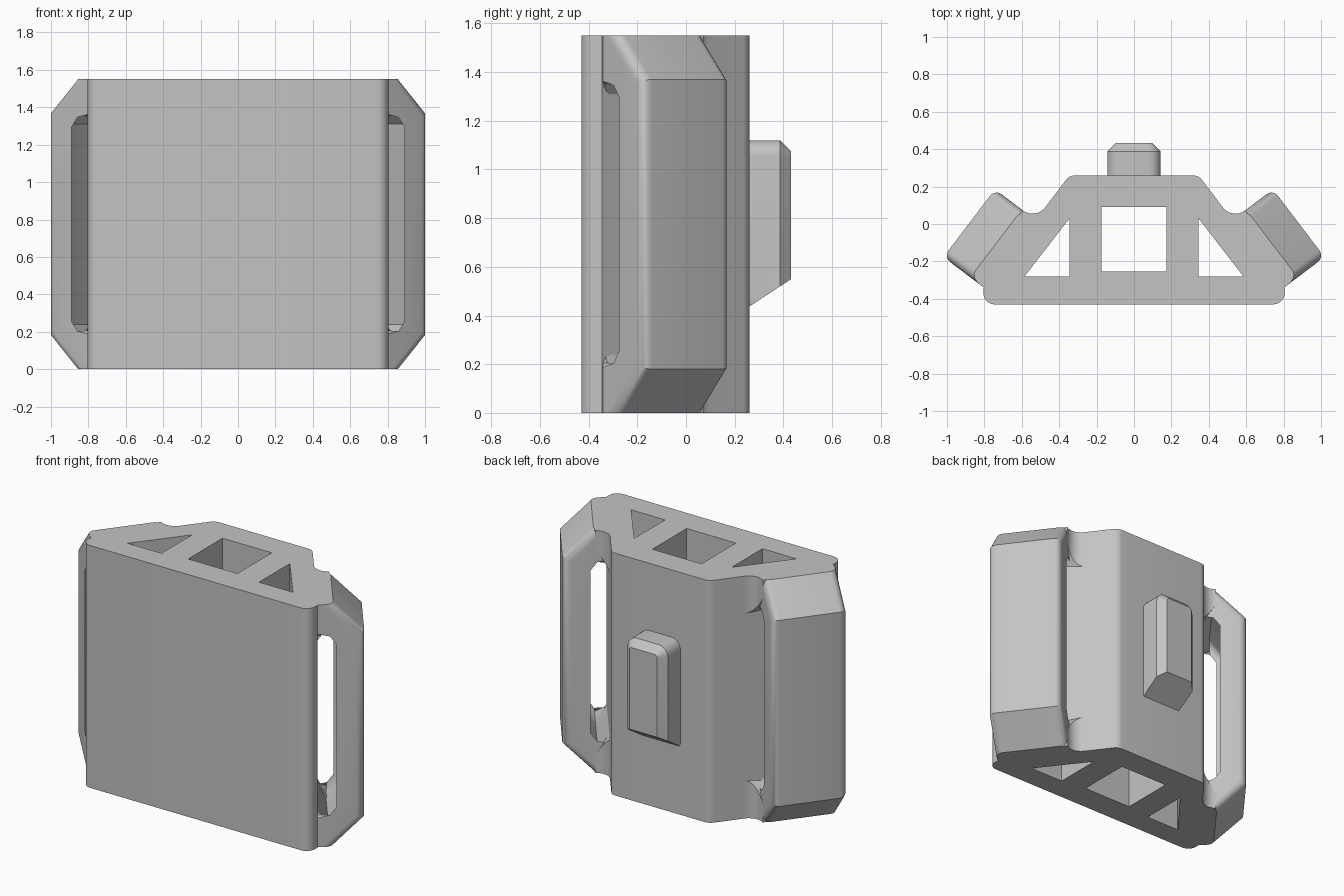
import bpy, bmesh, math
from mathutils import Vector

HEIGHT = 1.55
CORNER = Vector((0.345, 0.26))     # back corner of the body
ALONG = Vector((0.605, -0.796))    # down the sloped side
OUT = Vector((0.796, 0.605))       # away from the sloped side

cube = bpy.data.objects.get("Cube")
if cube:
    bpy.data.objects.remove(cube, do_unlink=True)

grey = bpy.data.materials.new("grey plastic")
grey.use_nodes = True
grey.diffuse_color = (0.55, 0.55, 0.55, 1)
grey.node_tree.nodes["Principled BSDF"].inputs["Base Color"].default_value = grey.diffuse_color


def finish(bm, name, mirror=False):
    bmesh.ops.recalc_face_normals(bm, faces=bm.faces[:])
    mesh = bpy.data.meshes.new(name)
    bm.to_mesh(mesh)
    bm.free()
    mesh.materials.append(grey)
    obj = bpy.data.objects.new(name, mesh)
    bpy.context.collection.objects.link(obj)
    bpy.ops.object.select_all(action="DESELECT")
    obj.select_set(True)
    bpy.context.view_layer.objects.active = obj
    bpy.ops.object.shade_smooth_by_angle(angle=math.radians(30))
    if mirror:
        obj.modifiers.new("Mirror", "MIRROR")
    return obj


def rounded(points, radius, steps=6):
    """Round the corners of a closed 2D outline; radius may be per corner."""
    result = []
    for i, p in enumerate(points):
        r = radius[i] if isinstance(radius, list) else radius
        p = Vector(p)
        if not r:
            result.append(p)
            continue
        a = (Vector(points[i - 1]) - p).normalized()
        b = (Vector(points[(i + 1) % len(points)]) - p).normalized()
        half = a.angle(b) / 2
        centre = p + (a + b).normalized() * (r / math.sin(half))
        start = p + a * (r / math.tan(half)) - centre
        end = p + b * (r / math.tan(half)) - centre
        sweep = math.pi - 2 * half
        for k in range(steps + 1):
            t = k / steps
            arc = start * math.sin((1 - t) * sweep) + end * math.sin(t * sweep)
            result.append(centre + arc / math.sin(sweep))
    return result


def side_point(n, s, z):
    """Point at distance n out from the sloped side and s along it."""
    p = CORNER + OUT * n + ALONG * s
    return (p.x, p.y, z)


def prism(bm, lower, upper):
    a = [bm.verts.new(p) for p in lower]
    b = [bm.verts.new(p) for p in upper]
    bm.faces.new(a[::-1])
    bm.faces.new(b)
    for i in range(len(a)):
        j = (i + 1) % len(a)
        bm.faces.new((a[i], a[j], b[j], b[i]))
    return a, b


# Body: rounded trapezoid block with three through holes
half_outline = [(0.805, -0.43), (0.805, -0.345), (0.345, 0.26)]
outline = half_outline + [(-x, y) for x, y in reversed(half_outline)]
triangle = [(0.345, -0.28), (0.585, -0.28), (0.345, 0.03)]
loops = [
    rounded(outline, [0.06, 0, 0.06, 0.06, 0, 0.06]),
    [(-0.174, -0.255), (0.174, -0.255), (0.174, 0.092), (-0.174, 0.092)],
    triangle,
    [(-x, y) for x, y in triangle],
]
bm = bmesh.new()
for loop in loops:
    verts = [bm.verts.new((p[0], p[1], 0)) for p in loop]
    for i, v in enumerate(verts):
        bm.edges.new((verts[i - 1], v))
bmesh.ops.triangle_fill(bm, edges=bm.edges[:], use_beauty=True, use_dissolve=False)
top = bmesh.ops.extrude_face_region(bm, geom=bm.faces[:], use_keep_orig=True)["geom"]
bmesh.ops.translate(bm, vec=(0, 0, HEIGHT),
                    verts=[g for g in top if isinstance(g, bmesh.types.BMVert)])
finish(bm, "body")

# Side handles: C-shaped frame with chamfered ends, rounded along its edges
root = -0.02
lower_half = [(root, -0.112), (0.272, 0.18), (0.272, HEIGHT / 2),
              (0.155, HEIGHT / 2), (0.155, 0.24), (0.065, 0.12), (root, 0.277)]
outer = [lower_half[0], lower_half[1]]
inner = lower_half[4:]
flip = lambda pts: [(n, HEIGHT - z) for n, z in reversed(pts)]
frame = outer + flip(outer) + flip(inner) + inner
bm = bmesh.new()
near, far = prism(bm, [side_point(n, 0.30, z) for n, z in frame],
                  [side_point(n, 0.755, z) for n, z in frame])
rims = []
for ring in (near, far):
    for i, v in enumerate(ring):
        j = (i + 1) % len(ring)
        if frame[i][0] > root or frame[j][0] > root:
            rims.append(bm.edges.get((v, ring[j])))
bmesh.ops.bevel(bm, geom=rims, offset=0.045, offset_type="OFFSET",
                segments=6, profile=0.5, affect="EDGES", clamp_overlap=True)
for z, direction in ((0, -1), (HEIGHT, 1)):
    cut = bmesh.ops.bisect_plane(bm, geom=bm.verts[:] + bm.edges[:] + bm.faces[:],
                                 plane_co=(0, 0, z), plane_no=(0, 0, direction),
                                 clear_outer=True)["geom_cut"]
    bmesh.ops.edgeloop_fill(bm, edges=[g for g in cut if isinstance(g, bmesh.types.BMEdge)])
finish(bm, "side_handles", mirror=True)

# Concave fillets where the handle arms meet the sloped sides
r = 0.085
arc = [(r - r * math.cos(a), 0.30 - r + r * math.sin(a))
       for a in (math.pi / 2 * k / 8 for k in range(9))]
web = [(-0.01, 0.34), (-0.01, 0.30 - r)] + arc + [(r, 0.34)]
bm = bmesh.new()
for mirrored in (False, True):
    def level(z):
        return HEIGHT - z if mirrored else z
    prism(bm, [side_point(n, s, level(0)) for n, s in web],
          [side_point(n, s, level(0.24 - 1.5 * max(n, 0))) for n, s in web])
finish(bm, "handle_fillets", mirror=True)

# Rear catch: rounded block with a chamfered face and sloped underside
bm = bmesh.new()


def catch_ring(y, inset):
    x, low, high = 0.143 - inset, 0.40 + inset, 1.12 - inset
    pts = rounded([(-x, low), (x, low), (x, high), (-x, high)], 0.065 - inset)
    return [bm.verts.new((p.x, y, p.y)) for p in pts]


rings = [catch_ring(0.25, 0), catch_ring(0.387, 0), catch_ring(0.432, 0.045)]
for a, b in zip(rings, rings[1:]):
    for i in range(len(a)):
        j = (i + 1) % len(a)
        bm.faces.new((a[i], a[j], b[j], b[i]))
bm.faces.new(rings[0])
bm.faces.new(rings[-1])
cut = bmesh.ops.bisect_plane(bm, geom=bm.verts[:] + bm.edges[:] + bm.faces[:],
                             plane_co=(0, 0.26, 0.437), plane_no=(0, 0.55, -0.84),
                             clear_outer=True)["geom_cut"]
bmesh.ops.edgeloop_fill(bm, edges=[g for g in cut if isinstance(g, bmesh.types.BMEdge)])
finish(bm, "rear_catch")
